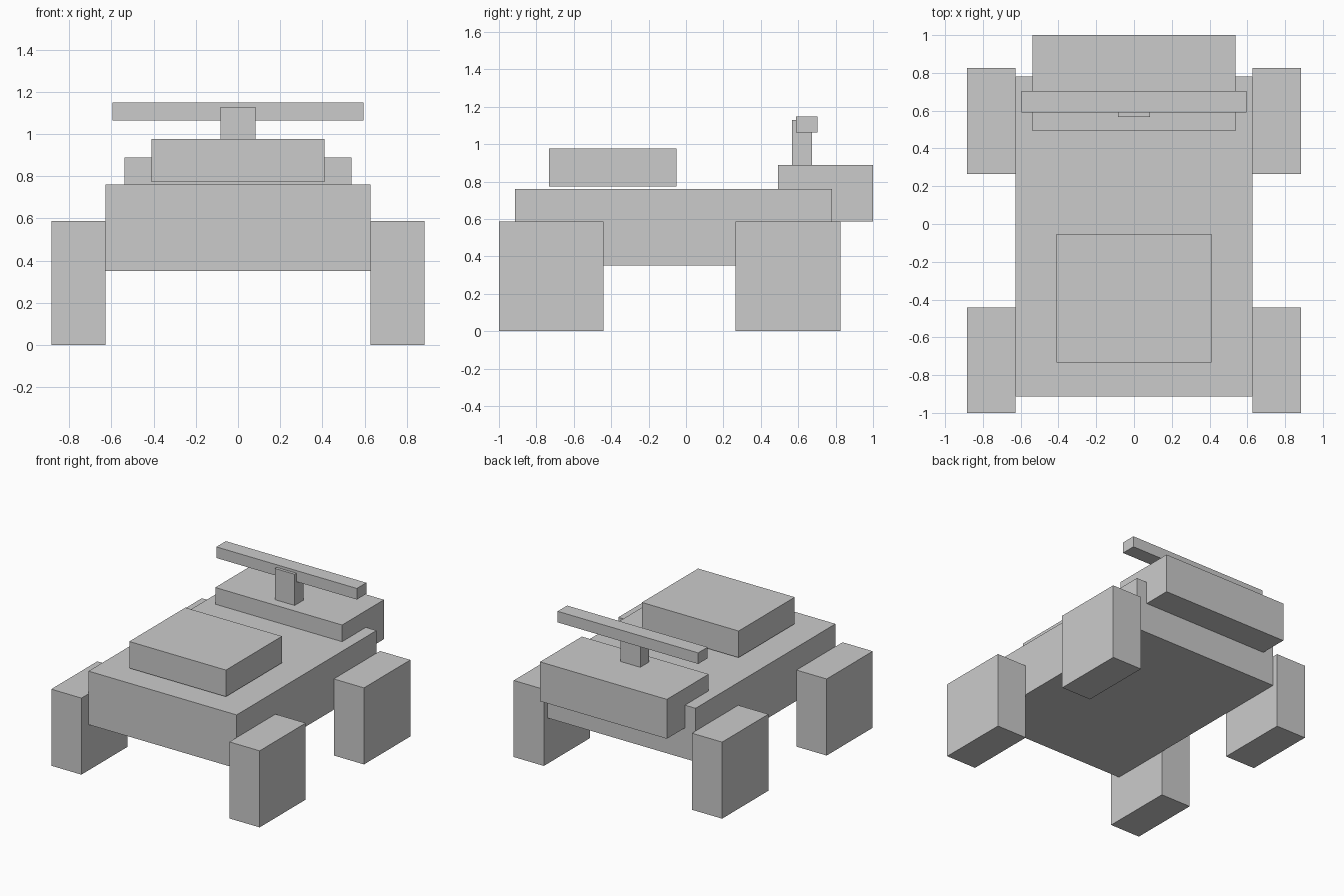
import bpy
import bmesh
from mathutils import Matrix, Vector

if "Cube" in bpy.data.objects:
    bpy.data.objects.remove(bpy.data.objects["Cube"])


def box(name, x, y, z):
    """Axis-aligned box from (min, max) ranges."""
    lo, hi = Vector((x[0], y[0], z[0])), Vector((x[1], y[1], z[1]))
    bm = bmesh.new()
    bmesh.ops.create_cube(bm, size=1, matrix=Matrix.Diagonal((*(hi - lo), 1)))
    mesh = bpy.data.meshes.new(name)
    bm.to_mesh(mesh)
    bm.free()
    obj = bpy.data.objects.new(name, mesh)
    obj.location = (lo + hi) / 2
    bpy.context.collection.objects.link(obj)
    return obj


# Main hull and raised front deck block
box("hull", (-0.628, 0.628), (-0.914, 0.781), (0.351, 0.761))
box("cabin", (-0.41, 0.41), (-0.732, -0.052), (0.773, 0.977))

# Rear box with post and crossbar
box("rear_box", (-0.538, 0.538), (0.493, 1.0), (0.587, 0.889))
box("post", (-0.084, 0.084), (0.567, 0.674), (0.889, 1.128))
box("crossbar", (-0.596, 0.596), (0.589, 0.704), (1.063, 1.148))

# Four blocky wheels
for end, y in (("front", (-1.0, -0.442)), ("rear", (0.264, 0.825))):
    box(f"{end}_wheel_right", (0.628, 0.884), y, (0, 0.587))
    box(f"{end}_wheel_left", (-0.884, -0.628), y, (0, 0.587))
